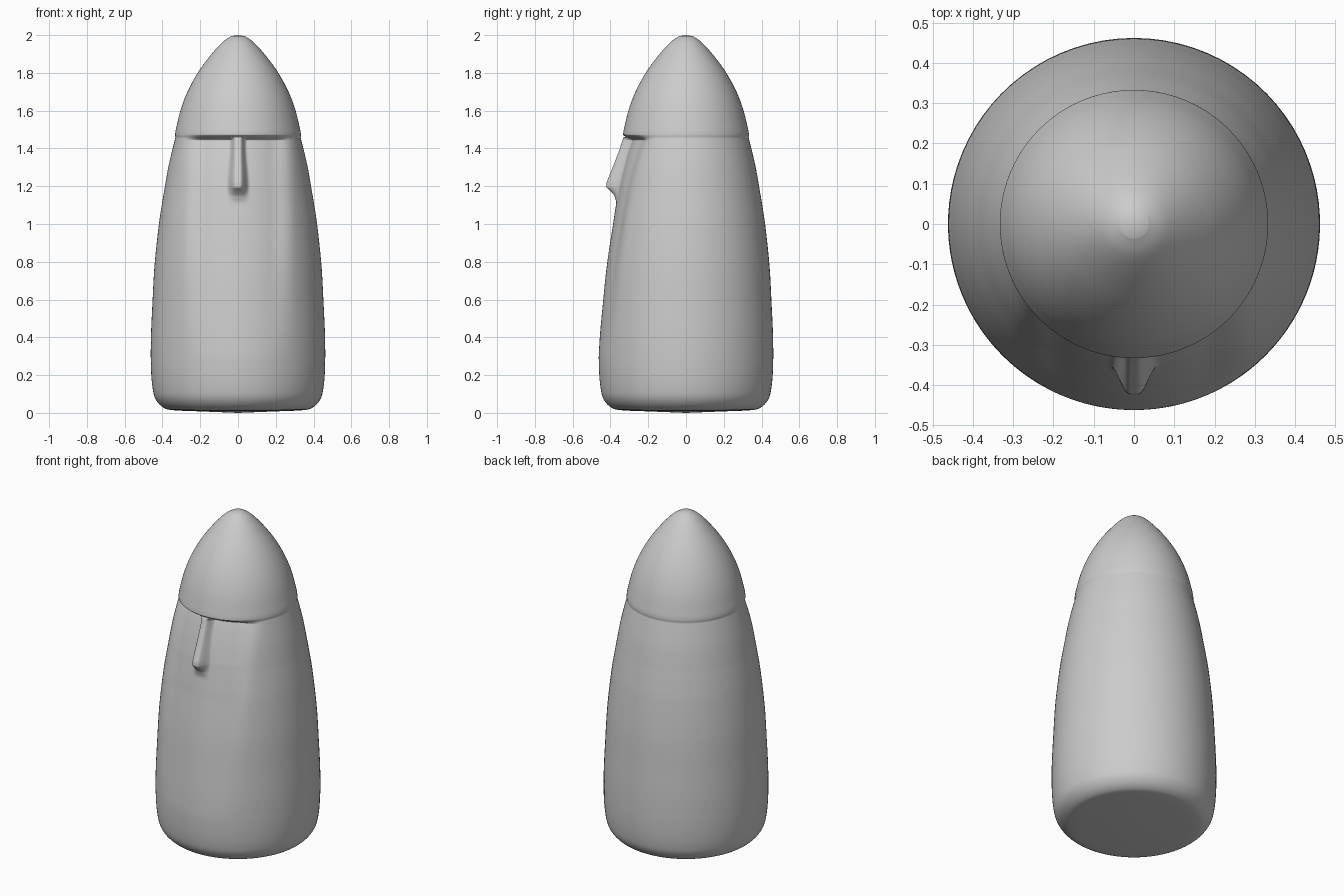
import bpy, bmesh, math

if "Cube" in bpy.data.objects:
    bpy.data.objects.remove(bpy.data.objects["Cube"])

# Body silhouette: (radius, height)
PROFILE = [(0.2, 0.008), (0.34, 0.014), (0.395, 0.028), (0.435, 0.07), (0.452, 0.13), (0.461, 0.24),
           (0.461, 0.4), (0.453, 0.58), (0.442, 0.78), (0.42, 0.99), (0.402, 1.11),
           (0.39, 1.18), (0.38, 1.24), (0.367, 1.31), (0.351, 1.38), (0.336, 1.44),
           (0.332, 1.457), (0.333, 1.475), (0.327, 1.51), (0.302, 1.61), (0.263, 1.71),
           (0.207, 1.81), (0.14, 1.9), (0.08, 1.965), (0.035, 1.995)]
# Nose ridge and face recess along the height: (height, value)
NOSE = [(1.10, 0.374), (1.15, 0.378), (1.175, 0.4), (1.195, 0.423), (1.22, 0.421),
        (1.3, 0.388), (1.4, 0.35), (1.46, 0.331)]
RECESS = [(0.3, 0.0), (0.6, 0.014), (0.8, 0.024), (1.0, 0.033), (1.2, 0.033),
          (1.4, 0.045), (1.445, 0.05), (1.462, 0.012), (1.472, 0.0)]
SEGMENTS, STEPS = 128, 8


def lookup(table, z):
    if z <= table[0][0]:
        return table[0][1]
    for (a, u), (b, v) in zip(table, table[1:]):
        if z <= b:
            return u + (v - u) * (z - a) / (b - a)
    return table[-1][1]


def smooth(a, b, v):
    t = min(max((v - a) / (b - a), 0), 1)
    return t * t * (3 - 2 * t)


def spline(pts):
    ext = [pts[0]] + pts + [pts[-1]]
    for i in range(len(pts) - 1):
        p = ext[i:i + 4]
        for k in range(STEPS):
            t = k / STEPS
            yield tuple(0.5 * (2 * b + (c - a) * t + (2 * a - 5 * b + 4 * c - d) * t * t
                               + (3 * b - a - 3 * c + d) * t ** 3) for a, b, c, d in zip(*p))
    yield pts[-1]


def sculpt(x, y, z):
    # Recess the face under the brow, then raise the nose
    if y < 0:
        y += lookup(RECESS, z) * (1 - smooth(0.17, 0.3, abs(x)))
        if 1.1 < z < 1.46:
            half = 0.052 - 0.015 * smooth(1.2, 1.42, z)
            w = (1 - smooth(0.012, half + 0.008, abs(x))) * smooth(1.1, 1.15, z)
            y += (-lookup(NOSE, z) - y) * w
    return x, y, z


# Lathed body, with the segments packed closer at the face
bm = bmesh.new()
rings = []
for r, z in spline(PROFILE):
    ring = []
    for i in range(SEGMENTS):
        s = 2 * math.pi * i / SEGMENTS
        a = s - 0.65 * math.sin(s)
        ring.append(bm.verts.new(sculpt(r * math.sin(a), -r * math.cos(a), z)))
    rings.append(ring)
for lo, hi in zip(rings, rings[1:]):
    for i in range(SEGMENTS):
        j = (i + 1) % SEGMENTS
        bm.faces.new((lo[i], lo[j], hi[j], hi[i]))
bottom, top = bm.verts.new((0, 0, 0)), bm.verts.new((0, 0, 2))
for i in range(SEGMENTS):
    j = (i + 1) % SEGMENTS
    bm.faces.new((bottom, rings[0][j], rings[0][i]))
    bm.faces.new((top, rings[-1][i], rings[-1][j]))
bmesh.ops.recalc_face_normals(bm, faces=bm.faces)
for f in bm.faces:
    f.smooth = True
mesh = bpy.data.meshes.new("stone_figure")
bm.to_mesh(mesh)
bm.free()
bpy.context.collection.objects.link(bpy.data.objects.new("stone_figure", mesh))
